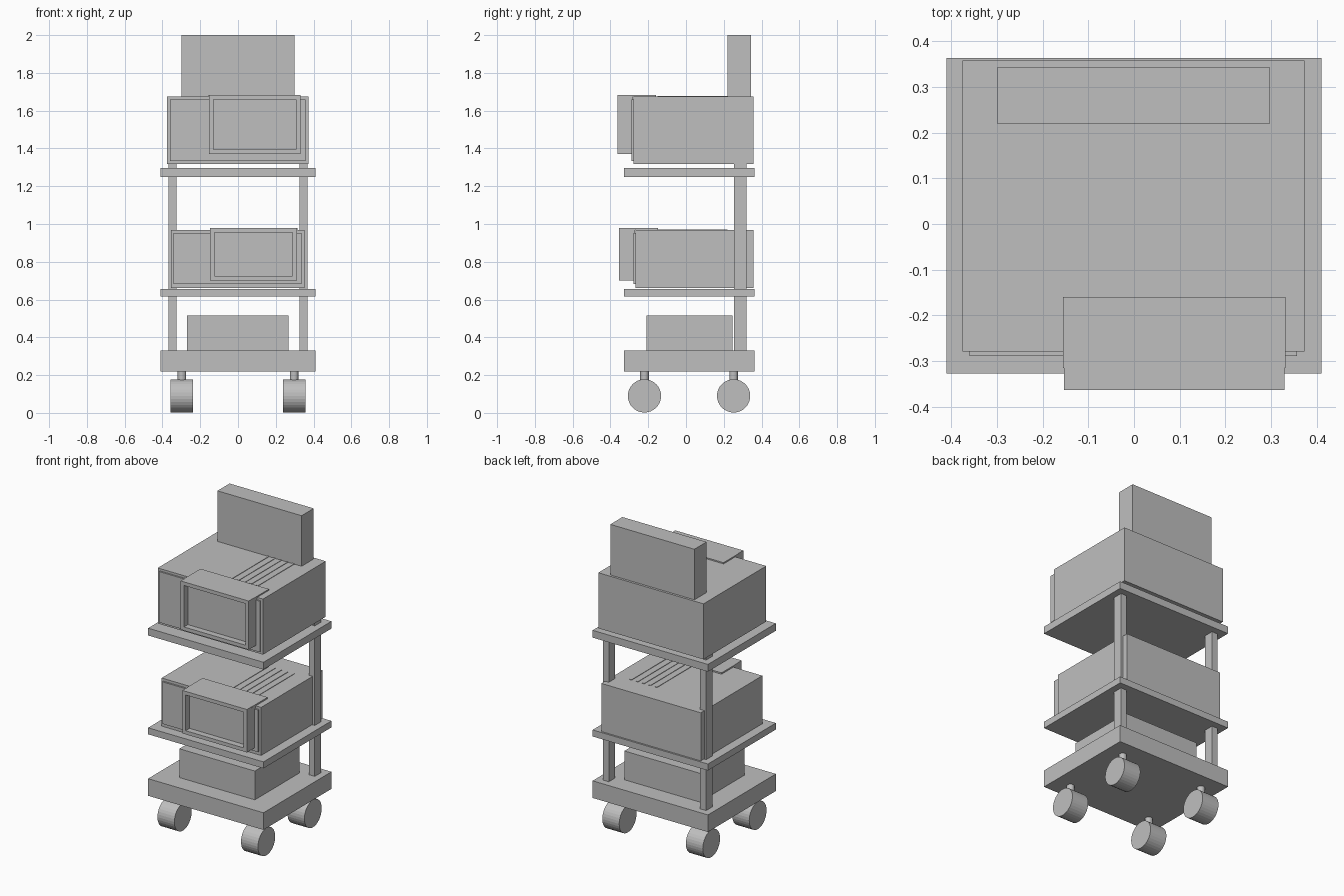
import bpy, bmesh
from math import pi
from mathutils import Matrix, Vector

cube = bpy.data.objects.get("Cube")
if cube:
    bpy.data.objects.remove(cube, do_unlink=True)

grey = bpy.data.materials.new("plain_grey")
grey.use_nodes = True
grey.diffuse_color = (0.52, 0.52, 0.52, 1)
grey.node_tree.nodes["Principled BSDF"].inputs["Base Color"].default_value = grey.diffuse_color


def finish(name, bm):
    mesh = bpy.data.meshes.new(name)
    bm.to_mesh(mesh)
    bm.free()
    mesh.materials.append(grey)
    obj = bpy.data.objects.new(name, mesh)
    bpy.context.collection.objects.link(obj)
    return obj


def add_box(bm, xs, ys, zs):
    lo, hi = Vector((xs[0], ys[0], zs[0])), Vector((xs[1], ys[1], zs[1]))
    size = Matrix.Diagonal((*(hi - lo), 1))
    return bmesh.ops.create_cube(bm, size=1, matrix=Matrix.Translation((lo + hi) / 2) @ size)


def box(name, xs, ys, zs):
    bm = bmesh.new()
    add_box(bm, xs, ys, zs)
    return finish(name, bm)


def cylinder(name, radius, length, centre, along_x=False):
    bm = bmesh.new()
    turn = Matrix.Rotation(pi / 2, 4, "Y") if along_x else Matrix()
    bmesh.ops.create_cone(bm, cap_ends=True, segments=32, radius1=radius, radius2=radius,
                          depth=length, matrix=Matrix.Translation(centre) @ turn)
    return finish(name, bm)


def door(name, xs, ys, zs, rim, recess):
    # Slab whose front face is inset and pushed back into a window
    bm = bmesh.new()
    add_box(bm, xs, ys, zs)
    bm.normal_update()
    front = min(bm.faces, key=lambda f: f.calc_center_median().y)
    bmesh.ops.inset_region(bm, faces=[front], thickness=rim)
    # Duplicate the rim edge so the recess has straight walls
    pane = bmesh.ops.extrude_discrete_faces(bm, faces=[front])["faces"][0]
    bmesh.ops.translate(bm, verts=pane.verts, vec=(0, recess, 0))
    return finish(name, bm)


def oven(prefix, body, panel, screen, plate_back, vent_z):
    box(prefix + "_oven_body", *body)
    box(prefix + "_oven_front_panel", *panel)
    xs, ys, zs = screen
    door(prefix + "_oven_door", xs, ys, zs, 0.033, 0.04)
    # Thin plate folding from the door over the top of the body
    box(prefix + "_oven_top_plate", (xs[0] - 0.002, xs[1] + 0.002),
        (ys[0] + 0.048, plate_back), (zs[1] - 0.009, zs[1]))
    # Row of vent ribs
    bm = bmesh.new()
    for i in range(5):
        x = 0.06 + i * 0.045
        add_box(bm, (x - 0.007, x + 0.007), (-0.15, 0.22), (vent_z - 0.01, vent_z + 0.003))
    finish(prefix + "_oven_vents", bm)


# Trolley decks
for name, zs in (("base_deck", (0.22, 0.33)), ("middle_shelf", (0.615, 0.657)),
                 ("top_shelf", (1.25, 1.297))):
    box(name, (-0.41, 0.41), (-0.327, 0.363), zs)

# Rear posts, casters and their stems
for side, label in ((-1, "right"), (1, "left")):
    xs = sorted((side * 0.325, side * 0.367))
    box(label + "_post", xs, (0.255, 0.32), (0.32, 1.325))
    for y, end in ((-0.22, "front"), (0.252, "back")):
        x = side * 0.297
        cylinder(f"{end}_{label}_stem", 0.023, 0.08, (x, y, 0.19))
        cylinder(f"{end}_{label}_wheel", 0.088, 0.12, (x, y, 0.09), True)

# Stored boxes
box("lower_box", (-0.27, 0.267), (-0.21, 0.245), (0.33, 0.515))
box("upper_box", (-0.3, 0.298), (0.22, 0.343), (1.67, 2.0))

# Ovens
oven("upper",
     ((-0.375, 0.373), (-0.279, 0.358), (1.318, 1.675)),
     ((-0.36, 0.357), (-0.289, -0.27), (1.333, 1.66)),
     ((-0.153, 0.33), (-0.363, -0.28), (1.37, 1.683)), -0.16, 1.675)
oven("lower",
     ((-0.355, 0.352), (-0.268, 0.357), (0.66, 0.969)),
     ((-0.341, 0.337), (-0.279, -0.26), (0.682, 0.952)),
     ((-0.147, 0.312), (-0.355, -0.27), (0.702, 0.978)), -0.148, 0.969)
